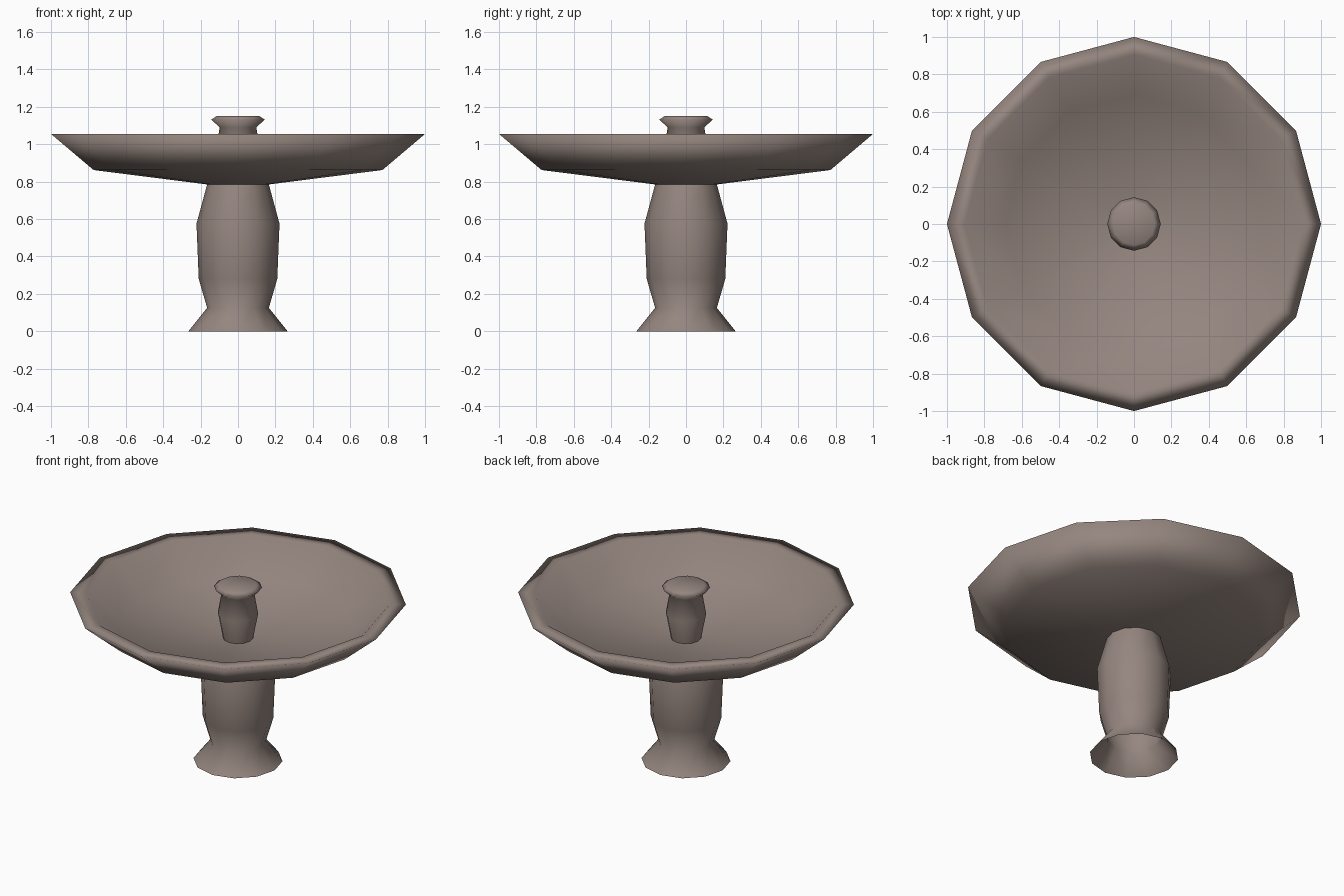
import bpy, bmesh, math

if "Cube" in bpy.data.objects:
    bpy.data.objects.remove(bpy.data.objects["Cube"])

SIDES = 12

stone = bpy.data.materials.new("warm grey stone")
stone.diffuse_color = (0.30, 0.238, 0.212, 1)
stone.use_nodes = True
stone.node_tree.nodes["Principled BSDF"].inputs["Base Color"].default_value = stone.diffuse_color


def lathe(name, profile, cap_top=False):
    """Spin a (radius, height) profile round z; it runs so that normals face out."""
    bm = bmesh.new()
    rings = []
    for r, z in profile:
        rings.append([bm.verts.new((r * math.cos(2 * math.pi * i / SIDES),
                                    r * math.sin(2 * math.pi * i / SIDES), z))
                      for i in range(SIDES)])
    for low, high in zip(rings, rings[1:]):
        for i in range(SIDES):
            j = (i + 1) % SIDES
            bm.faces.new((low[i], low[j], high[j], high[i]))
    if cap_top:
        bm.faces.new(rings[-1])
    for face in bm.faces:
        face.smooth = True
    mesh = bpy.data.meshes.new(name)
    bm.to_mesh(mesh)
    bm.free()
    mesh.materials.append(stone)
    obj = bpy.data.objects.new(name, mesh)
    bpy.context.collection.objects.link(obj)
    return obj


# Hollow pedestal with flared foot
lathe("pedestal", [(0.265, 0), (0.165, 0.125), (0.21, 0.28),
                   (0.222, 0.575), (0.165, 0.785)])

# Wide basin: underside, flat rim, inner floor
lathe("basin", [(0.165, 0.785), (0.772, 0.862), (1.0, 1.055),
                (0.905, 1.055), (0.69, 0.872), (0.09, 0.80)])

# Central spout with flared cap
lathe("spout", [(0.09, 0.80), (0.12, 0.96), (0.098, 1.09),
                (0.143, 1.132), (0.112, 1.152)], cap_top=True)
